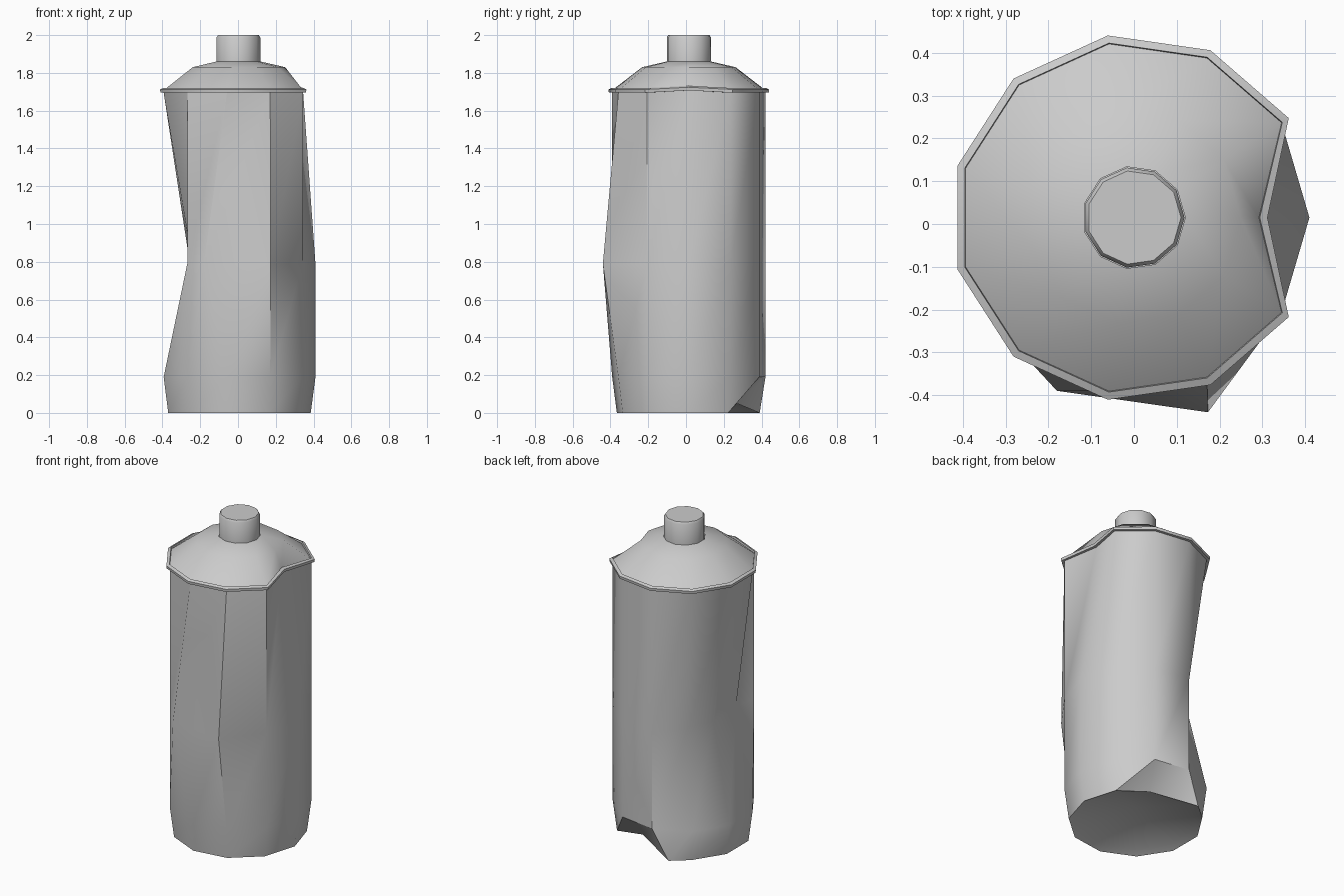
import bpy, bmesh, math

if "Cube" in bpy.data.objects:
    bpy.data.objects.remove(bpy.data.objects["Cube"])

N = 11          # sides of the can
CY = 0.015      # the can's axis sits slightly behind the origin


def lathe(name, profile, dents=None, cap_start=None, cap_end=None, angle=40):
    """Revolve (radius, z) rings; dents maps (ring, side) to a moved point."""
    dents = dents or {}
    bm = bmesh.new()
    rings = []
    for i, (r, z) in enumerate(profile):
        ring = []
        for k in range(N):
            a = math.tau * k / N
            p = dents.get((i, k), (r * math.cos(a), CY + r * math.sin(a), z))
            ring.append(bm.verts.new(p))
        rings.append(ring)
    for lo, hi in zip(rings, rings[1:]):
        for k in range(N):
            j = (k + 1) % N
            bm.faces.new((lo[k], lo[j], hi[j]))
            bm.faces.new((lo[k], hi[j], hi[k]))
    for ring, z in ((rings[0], cap_start), (rings[-1], cap_end)):
        if z is not None:
            c = bm.verts.new((0, CY, z))
            for k in range(N):
                bm.faces.new((ring[k], ring[(k + 1) % N], c))
    bmesh.ops.recalc_face_normals(bm, faces=bm.faces[:])
    me = bpy.data.meshes.new(name)
    bm.to_mesh(me)
    bm.free()
    ob = bpy.data.objects.new(name, me)
    bpy.context.collection.objects.link(ob)
    bpy.ops.object.select_all(action='DESELECT')
    ob.select_set(True)
    bpy.context.view_layer.objects.active = ob
    bpy.ops.object.shade_smooth_by_angle(angle=math.radians(angle))
    return ob


# Can: recessed base, wall, rolled rim and sloping shoulder in one skin
can_profile = [
    (0.34, 0.02), (0.385, 0.0), (0.41, 0.19), (0.41, 0.79), (0.41, 1.695),
    (0.428, 1.695), (0.43, 1.712), (0.412, 1.72), (0.41, 1.708),
    (0.25, 1.83), (0.12, 1.86),
]
can_dents = {
    # crumpled base edge at the back
    (0, 2): (0.10, 0.24, 0.07), (1, 2): (0.11, 0.27, 0.05),
    (0, 3): (-0.12, 0.34, 0.02), (1, 3): (-0.15, 0.39, 0.0),
    # squashed left side at mid height
    (3, 4): (-0.18, 0.23, 0.79), (3, 5): (-0.255, 0.09, 0.79),
    (3, 6): (-0.24, -0.155, 0.79),
    # bulges on the front
    (3, 8): (-0.18, -0.39, 0.79), (3, 9): (0.173, -0.44, 0.79),
}
# knock in the rim on the right
for i in range(4, 9):
    r, z = can_profile[i]
    can_dents[(i, 0)] = (r - 0.118, CY, z + 0.012)
lathe("can_body", can_profile, can_dents, cap_start=0.1)

# Nozzle cap
lathe("nozzle_cap", [(0.118, 1.85), (0.118, 1.988), (0.11, 2.0)], cap_end=2.0)
